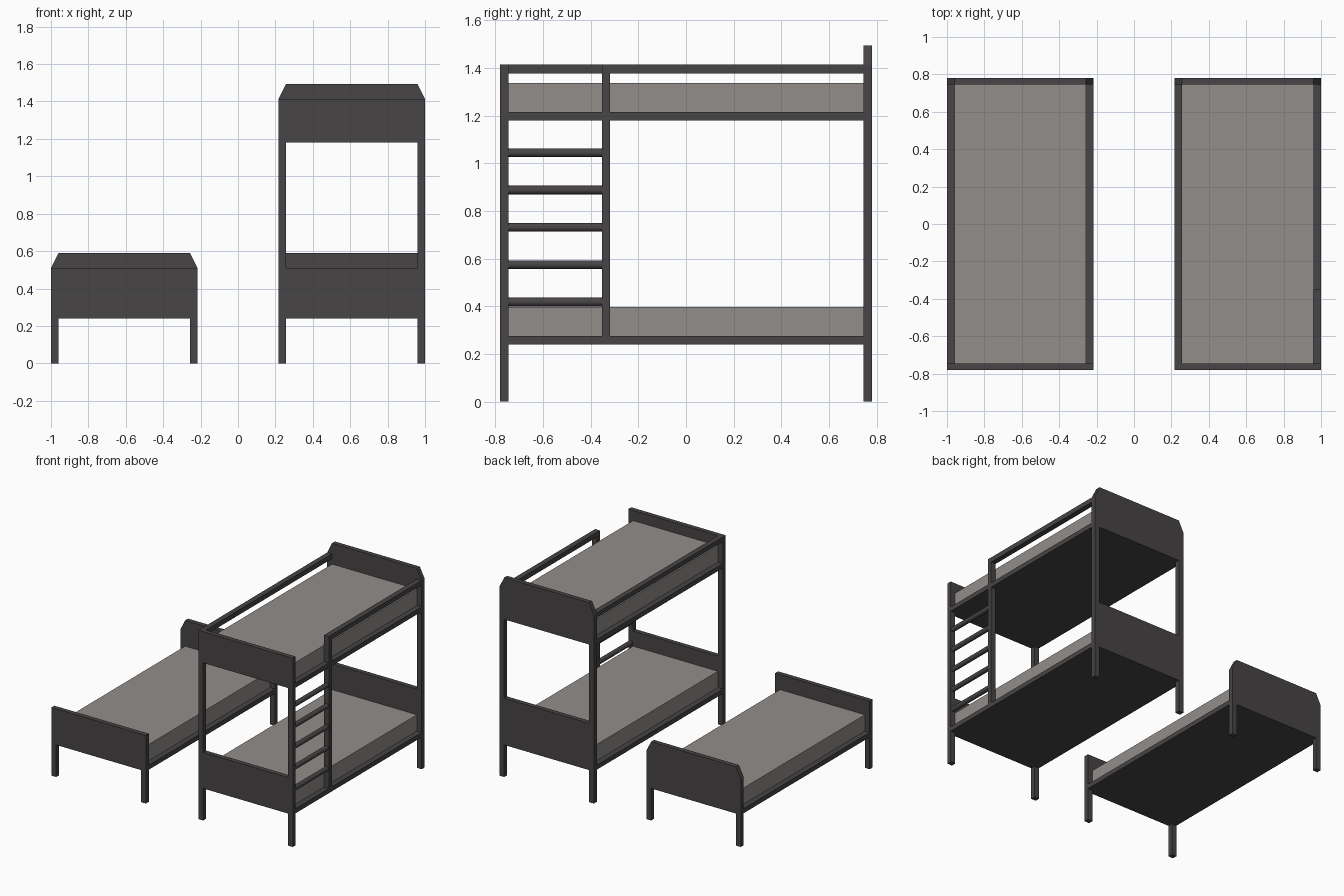
import bpy, bmesh, math

if "Cube" in bpy.data.objects:
    bpy.data.objects.remove(bpy.data.objects["Cube"])


def material(name, color):
    m = bpy.data.materials.new(name)
    m.diffuse_color = (*color, 1)
    m.use_nodes = True
    m.node_tree.nodes["Principled BSDF"].inputs["Base Color"].default_value = m.diffuse_color
    return m


FRAME = material("dark frame", (0.065, 0.058, 0.062))
FABRIC = material("mattress fabric", (0.29, 0.27, 0.255))

Y, T, P = 0.78, 0.035, 0.04      # half length, board thickness, post width
YI = Y - T                       # inner face of the end boards


def finish(name, bm, mat):
    bmesh.ops.recalc_face_normals(bm, faces=bm.faces)
    me = bpy.data.meshes.new(name)
    bm.to_mesh(me)
    bm.free()
    me.materials.append(mat)
    ob = bpy.data.objects.new(name, me)
    bpy.context.collection.objects.link(ob)
    return ob


def prism(name, profile, y0, y1, mat=FRAME):
    """Extrude an (x, z) outline from y0 to y1."""
    bm = bmesh.new()
    face = bm.faces.new([bm.verts.new((x, y0, z)) for x, z in profile])
    ext = bmesh.ops.extrude_face_region(bm, geom=[face])
    verts = [v for v in ext["geom"] if isinstance(v, bmesh.types.BMVert)]
    bmesh.ops.translate(bm, verts=verts, vec=(0, y1 - y0, 0))
    return finish(name, bm, mat)


def box(name, x0, x1, y0, y1, z0, z1, mat=FRAME):
    return prism(name, [(x0, z0), (x1, z0), (x1, z1), (x0, z1)], y0, y1, mat)


def arch(x0, x1, z0, z1):
    """End frame outline: board above two legs, square top."""
    return [(x0, 0), (x0 + P, 0), (x0 + P, z0), (x1 - P, z0),
            (x1 - P, 0), (x1, 0), (x1, z1), (x0, z1)]


def end_frame(name, x0, x1, z0, shoulder, y0, y1, top=None):
    """Legs and board in one piece, with clipped corners when top is given."""
    pts = arch(x0, x1, z0, shoulder)
    if top:
        pts += [(x0 + P, top), (x1 - P, top)]
        pts = pts[:7] + [pts[9], pts[8], pts[7]]
    prism(name, pts, y0, y1)


def deck(name, x0, x1, z):
    """Bed base with the mattress on it."""
    box(name + "_base", x0, x1, -YI, YI, z, z + T)
    box(name + "_mattress", x0 + P, x1 - P, -YI, YI, z + T, z + 0.157, FABRIC)


# Single bed
A0, A1 = -1.0, -0.217
end_frame("single_footboard", A0, A1, 0.24, 0.51, -Y, -YI)
end_frame("single_headboard", A0, A1, 0.24, 0.51, YI, Y, 0.59)
deck("single", A0, A1, 0.24)

# Bunk bed end frames and decks
B0, B1 = 0.217, 1.0
end_frame("bunk_foot_frame", B0, B1, 1.18, 1.413, -Y, -YI)
end_frame("bunk_head_frame", B0, B1, 1.18, 1.413, YI, Y, 1.493)
box("lower_footboard", B0 + P, B1 - P, -Y, -YI, 0.24, 0.51)
box("lower_headboard", B0 + P, B1 - P, YI, Y, 0.24, 0.59)
deck("lower_bunk", B0, B1, 0.24)
deck("upper_bunk", B0, B1, 1.18)

# Guard rails: full length on the left, stopping at the ladder on the right
box("left_guard_rail", B0, B0 + P, -YI, YI, 1.377, 1.413)
box("right_guard_rail", B1 - P, B1, -0.318, YI, 1.377, 1.413)

# Ladder post and round rungs
box("ladder_post", B1 - P, B1, -0.353, -0.318, 0.275, 1.413)
for i in range(5):
    bpy.ops.mesh.primitive_cylinder_add(
        vertices=24, radius=0.018, depth=YI - 0.353,
        location=(B1 - P / 2, -(YI + 0.353) / 2, 0.418 + i * 0.1565),
        rotation=(math.pi / 2, 0, 0))
    rung = bpy.context.object
    rung.name = f"ladder_rung_{i + 1}"
    rung.data.materials.append(FRAME)
    bpy.ops.object.shade_smooth_by_angle(angle=math.radians(40))
